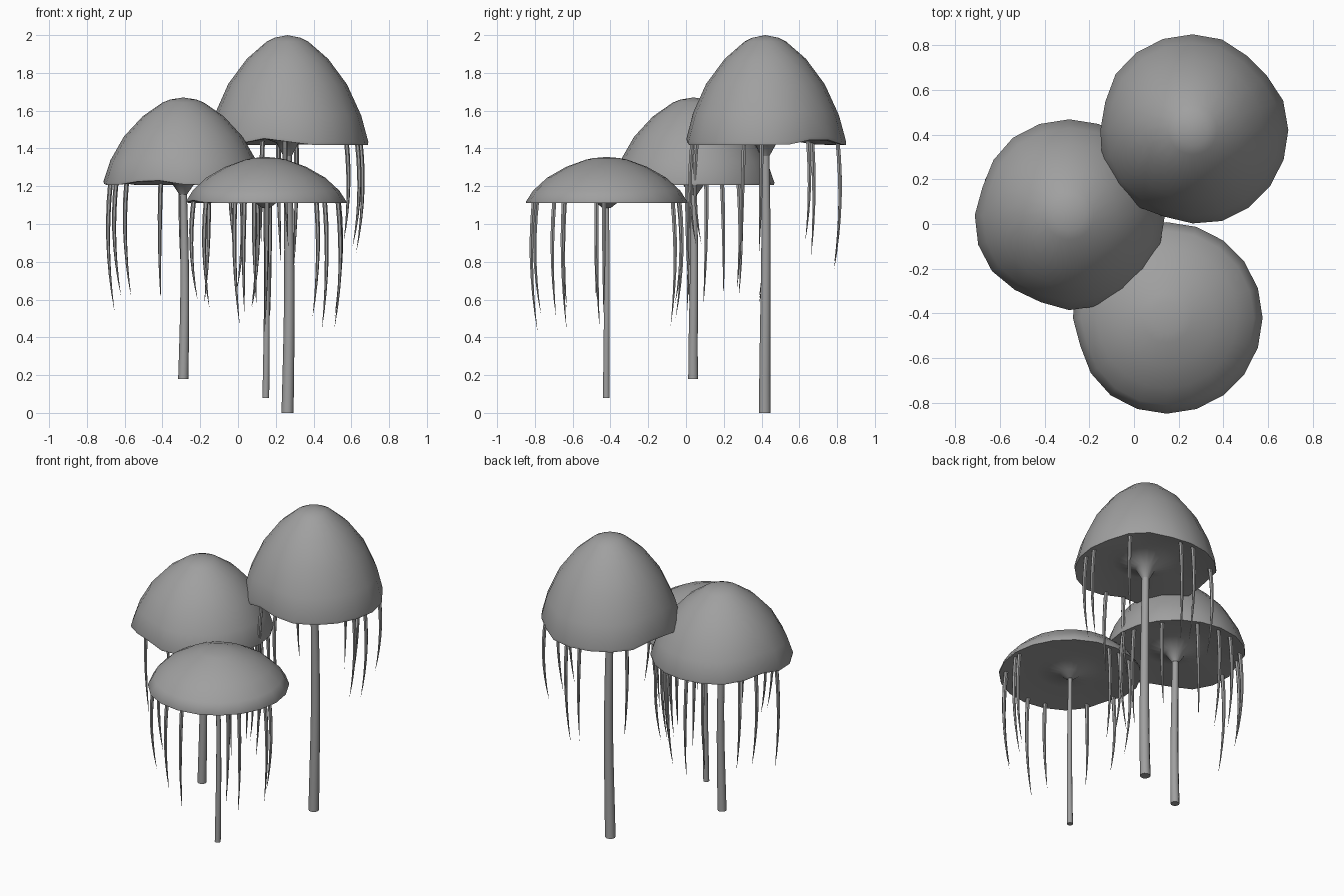
import bpy, bmesh, math, random
from mathutils import Vector

random.seed(4)
cube = bpy.data.objects.get("Cube")
if cube:
    bpy.data.objects.remove(cube, do_unlink=True)

grey = bpy.data.materials.new("soft grey")
grey.use_nodes = True
COLOUR = (0.35, 0.35, 0.35, 1)
grey.diffuse_color = COLOUR
grey.node_tree.nodes["Principled BSDF"].inputs["Base Color"].default_value = COLOUR


def skin(name, rings, first_tip=None, last_tip=None):
    """Bridge rings of points, running downwards, into a smooth object."""
    bm = bmesh.new()
    loops = [[bm.verts.new(p) for p in ring] for ring in rings]
    n = len(loops[0])
    for a, b in zip(loops, loops[1:]):
        for i in range(n):
            j = (i + 1) % n
            bm.faces.new((a[i], b[i], b[j], a[j]))
    for tip, loop in ((first_tip, loops[0]), (last_tip, loops[-1])):
        if tip is None:
            bm.faces.new(loop)
        else:
            v = bm.verts.new(tip)
            for i in range(n):
                bm.faces.new((v, loop[i], loop[(i + 1) % n]))
    bmesh.ops.recalc_face_normals(bm, faces=bm.faces)
    mesh = bpy.data.meshes.new(name)
    bm.to_mesh(mesh)
    bm.free()
    mesh.materials.append(grey)
    obj = bpy.data.objects.new(name, mesh)
    bpy.context.collection.objects.link(obj)
    bpy.ops.object.select_all(action="DESELECT")
    obj.select_set(True)
    bpy.context.view_layer.objects.active = obj
    bpy.ops.object.shade_smooth_by_angle(angle=math.radians(50))


def circle(centre, radius, sides):
    steps = [math.tau * i / sides for i in range(sides)]
    return [centre + Vector((math.cos(a), math.sin(a), 0)) * radius for a in steps]


# Bell outline as (radius, share of bell height): outside, rim, shallow underside, cone
BELL = [(0.07, 0.975), (0.11, 0.94), (0.215, 0.78), (0.315, 0.545), (0.39, 0.27),
        (0.428, 0.03), (0.426, 0), (0.405, 0), (0.2, 0.09), (0.06, 0), (0.02, -0.13)]


def bell(name, centre, rim, height, dents):
    rings = []
    for r, share in BELL:
        ring = []
        for i in range(20):
            deg = i * 18
            dent = 0
            for d in dents:
                off = (deg - d + 180) % 360 - 180
                dent += math.exp(-(off / 18) ** 2)
            near_rim = max(0, (r - 0.3) / 0.12)
            a = math.radians(deg)
            rad = r - 0.02 * dent * near_rim
            lift = (0.06 * dent - 0.02) * near_rim * height
            ring.append(centre + Vector((math.cos(a) * rad, math.sin(a) * rad,
                                         rim + share * height + lift)))
        rings.append(ring)
    skin(name, rings, centre + Vector((0, 0, rim + height)),
         centre + Vector((0, 0, rim - 0.13 * height)))


def stem(name, centre, top, bottom, radius):
    rings = []
    for i in range(9):
        t = i / 8
        sway = Vector((0.3 * math.sin(t * math.pi), 0.1 * math.sin(t * 5), 0)) * radius
        rings.append(circle(centre + sway + Vector((0, 0, top + (bottom - top) * t)),
                            radius * (0.7 + 0.3 * t), 10))
    skin(name, rings)


def tentacle(name, centre, degrees, rim, length):
    a = math.radians(degrees)
    out = Vector((math.cos(a), math.sin(a), 0))
    side = Vector((-out.y, out.x, 0))
    drift = random.uniform(-0.02, 0.02)
    start = centre + out * 0.385 + Vector((0, 0, rim + 0.01))
    path = []
    for i in range(8):
        t = i / 7
        path.append(start + out * (0.07 * t - 0.09 * t * t) + side * drift * t * t
                    - Vector((0, 0, length * t)))
    rings = [circle(p, 0.0125 * (1 - 0.7 * (i / 6) ** 2), 6)
             for i, p in enumerate(path[:-1])]
    skin(name, rings, last_tip=path[-1])


# size: centre, rim height, bell height, stem foot, stem radius, rim dents, tentacle angles
JELLIES = {
    "tall": ((0.262, 0.42), 1.43, 0.57, 0, 0.032, (45, 170, 255),
             (-17, -3, 36, 83, 97, 140, 250, 268)),
    "middle": ((-0.29, 0.04), 1.215, 0.455, 0.18, 0.027, (160, 245),
               (-5, 10, 38, 70, 92, 108, 141, 157, 183)),
    "low": ((0.147, -0.42), 1.115, 0.24, 0.08, 0.018, (198,),
            (-46, -36, -8, -2, 87, 99, 115, 188, 215, 253, 271)),
}
for size, (xy, rim, height, foot, radius, dents, angles) in JELLIES.items():
    centre = Vector((*xy, 0))
    bell(size + "_bell", centre, rim, height, dents)
    stem(size + "_stem", centre, rim - 0.08 * height, foot, radius)
    for k, degrees in enumerate(angles):
        tentacle(f"{size}_tentacle_{k + 1}", centre, degrees, rim, random.uniform(0.52, 0.7))
